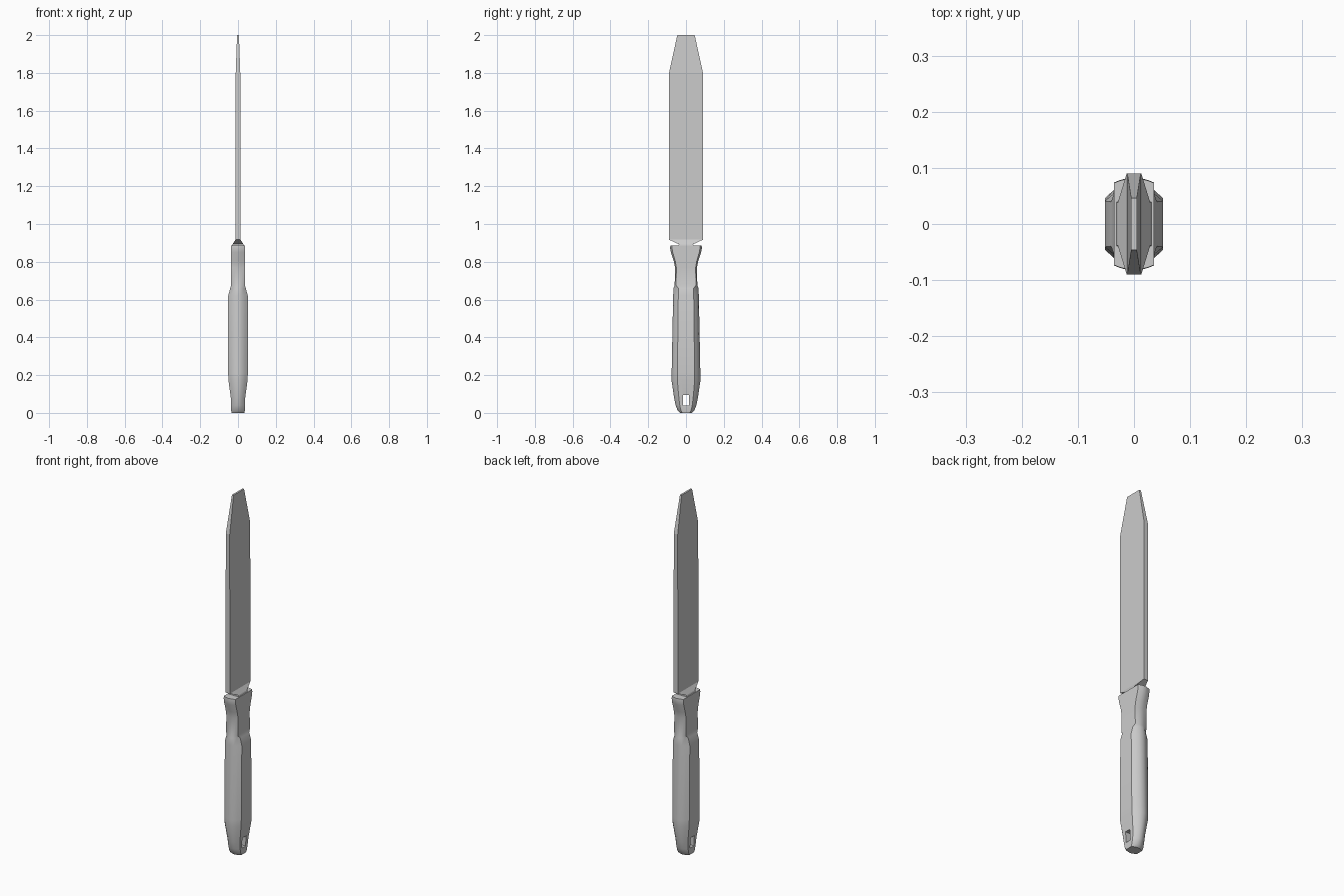
import bpy, bmesh

if "Cube" in bpy.data.objects:
    bpy.data.objects.remove(bpy.data.objects["Cube"])


def loft(name, rings):
    """Skin a stack of equal-length point rings, capping both ends."""
    bm = bmesh.new()
    loops = [[bm.verts.new(p) for p in ring] for ring in rings]
    n = len(loops[0])
    for a, b in zip(loops, loops[1:]):
        for i in range(n):
            j = (i + 1) % n
            bm.faces.new((a[i], a[j], b[j], b[i]))
    bm.faces.new(loops[0][::-1])
    bm.faces.new(loops[-1])
    bmesh.ops.recalc_face_normals(bm, faces=bm.faces[:])
    mesh = bpy.data.meshes.new(name)
    bm.to_mesh(mesh)
    bm.free()
    obj = bpy.data.objects.new(name, mesh)
    bpy.context.collection.objects.link(obj)
    return obj


def section(z, a, b, shape):
    """Full mirrored cross-section from one quarter of unit points."""
    q = [(1, 0)] + shape + [(0, 1)]
    half = q + [(-x, y) for x, y in q[-2::-1]]
    full = half + [(x, -y) for x, y in half[-2:0:-1]]
    return [(x * a, y * b, z) for x, y in full]


def rect(z, a, b):
    return [(a, -b, z), (a, b, z), (-a, b, z), (-a, -b, z)]


ROUND = [(1, 0.3), (1, 0.6), (0.72, 0.78), (0.38, 0.94)]
SQUARE = [(1, 0.4), (1, 0.88), (0.7, 0.93), (0.36, 0.97)]

# Handle: rounded grip that narrows into a squarer finger guard
handle = loft("handle", [section(*r) for r in (
    (0.0, 0.034, 0.032, ROUND),
    (0.012, 0.036, 0.044, ROUND),
    (0.04, 0.036, 0.055, ROUND),
    (0.08, 0.038, 0.063, ROUND),
    (0.175, 0.051, 0.077, ROUND),
    (0.21, 0.052, 0.076, ROUND),
    (0.62, 0.052, 0.068, ROUND),
    (0.66, 0.041, 0.066, ROUND),
    (0.675, 0.036, 0.060, SQUARE),
    (0.77, 0.036, 0.058, SQUARE),
    (0.805, 0.036, 0.065, SQUARE),
    (0.85, 0.036, 0.080, SQUARE),
    (0.872, 0.036, 0.084, SQUARE),
    (0.885, 0.036, 0.083, SQUARE),
)])

# Hanging hole through the butt
cutter = loft("hole_cutter", [
    [(x, y, z) for y, z in ((-0.017, 0.038), (0.015, 0.038),
                            (0.015, 0.096), (-0.017, 0.096))]
    for x in (-0.1, 0.1)])
cutter.hide_render = True
mod = handle.modifiers.new("hole", "BOOLEAN")
mod.operation = "DIFFERENCE"
mod.solver = "EXACT"
mod.object = cutter
bpy.context.view_layer.objects.active = handle
handle.select_set(True)
bpy.ops.object.modifier_apply(modifier="hole")
bpy.data.objects.remove(cutter)
bpy.ops.object.shade_smooth_by_angle(angle=0.6)

# Blade: flared neck, flat slab and tapered blunt tip
loft("blade", [
    rect(0.88, 0.033, 0.04),
    rect(0.893, 0.029, 0.038),
    rect(0.917, 0.013, 0.09),
    rect(1.80, 0.012, 0.09),
    rect(2.0, 0.005, 0.046),
])
